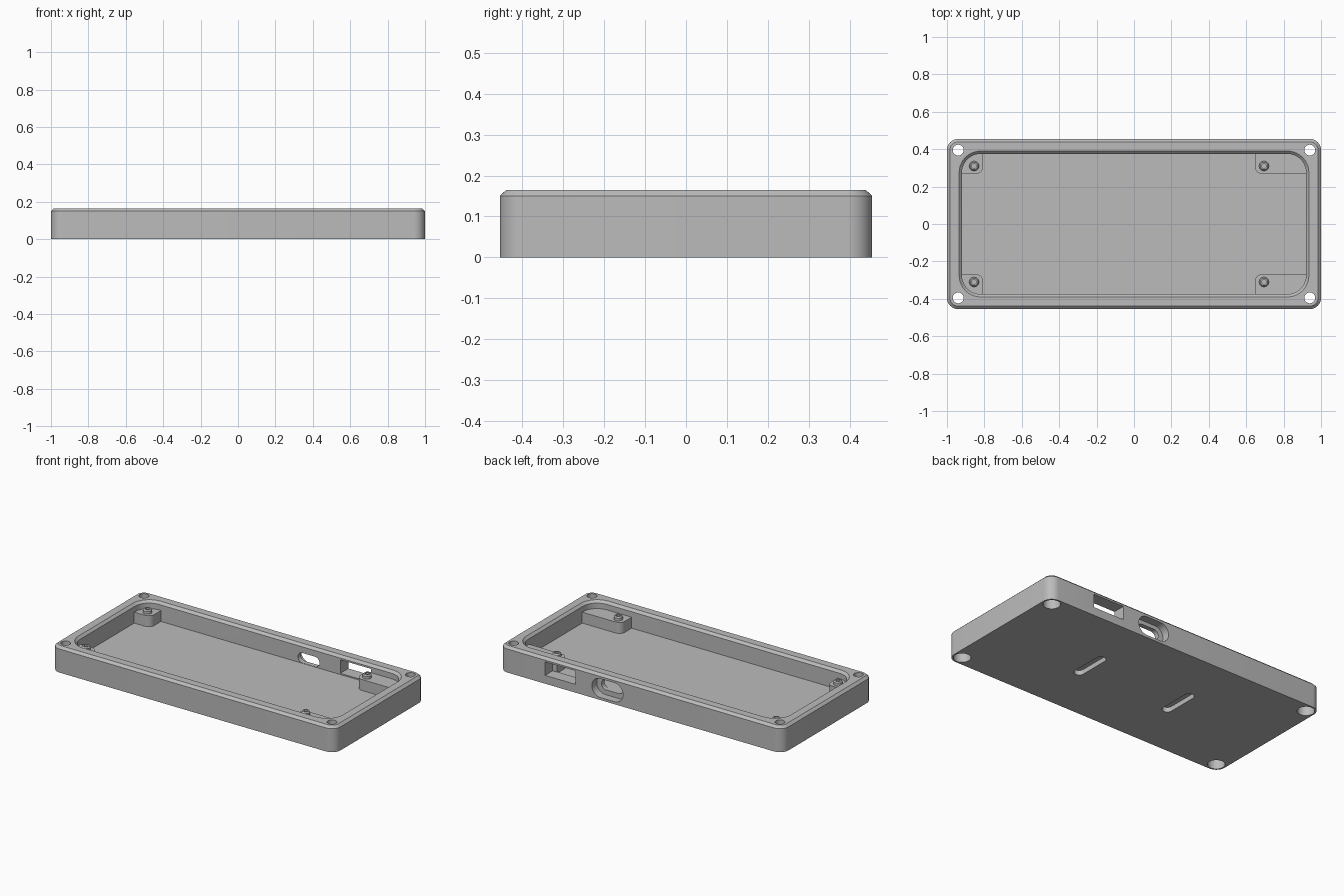
import bpy, bmesh, math
from mathutils import Vector

if "Cube" in bpy.data.objects:
    bpy.data.objects.remove(bpy.data.objects["Cube"])

grey = bpy.data.materials.new("plain_grey")
grey.diffuse_color = (0.5, 0.5, 0.5, 1)
grey.use_nodes = True
grey.node_tree.nodes["Principled BSDF"].inputs["Base Color"].default_value = grey.diffuse_color
SEG = 10  # segments per rounded corner


def rounded(x0, x1, y0, y1, radii, z):
    """Rectangle outline with its own radius per corner, from upper right anticlockwise."""
    if not isinstance(radii, tuple):
        radii = (radii,) * 4
    pts = []
    for i, ((x, y, sx, sy), r) in enumerate(zip(
            ((x1, y1, -1, -1), (x0, y1, 1, -1), (x0, y0, 1, 1), (x1, y0, -1, 1)), radii)):
        for k in range(SEG + 1):
            a = math.pi / 2 * (i + k / SEG)
            pts.append(Vector((x + sx * r + r * math.cos(a), y + sy * r + r * math.sin(a), z)))
    return pts


def box_ring(hx, hy, r, z, cx=0, cy=0):
    return rounded(cx - hx, cx + hx, cy - hy, cy + hy, r, z)


def circle(cx, cy, r, z):
    return box_ring(r, r, r, z, cx, cy)


def loft(name, rings, along_y=False):
    """Skin a stack of outlines and cap both ends."""
    bm = bmesh.new()
    rows = [[bm.verts.new((p.x, p.z, p.y) if along_y else p) for p in ring] for ring in rings]
    n = len(rows[0])
    for a, b in zip(rows, rows[1:]):
        for i in range(n):
            j = (i + 1) % n
            bm.faces.new((a[i], a[j], b[j], b[i]))
    bm.faces.new(rows[0])
    bm.faces.new(rows[-1])
    bmesh.ops.remove_doubles(bm, verts=bm.verts, dist=1e-5)
    bmesh.ops.recalc_face_normals(bm, faces=bm.faces)
    me = bpy.data.meshes.new(name)
    bm.to_mesh(me)
    bm.free()
    me.materials.append(grey)
    ob = bpy.data.objects.new(name, me)
    bpy.context.collection.objects.link(ob)
    return ob


def activate(ob):
    bpy.ops.object.select_all(action='DESELECT')
    ob.select_set(True)
    bpy.context.view_layer.objects.active = ob


def smooth(ob):
    activate(ob)
    bpy.ops.object.shade_smooth_by_angle(angle=math.radians(30))


# Open tray: outer wall, chamfered rim, bevelled inner lip, floor
tray = loft("tray", [
    box_ring(1.0, 0.455, 0.06, 0),
    box_ring(1.0, 0.455, 0.06, 0.15),
    box_ring(0.984, 0.439, 0.044, 0.165),
    box_ring(0.935, 0.39, 0.115, 0.165),
    box_ring(0.92, 0.375, 0.10, 0.15),
    box_ring(0.92, 0.375, 0.10, 0.045),
])

# Counterbored corner screw holes
cutters = []
for sx in (-1, 1):
    for sy in (-1, 1):
        x, y = sx * 0.94, sy * 0.395
        cutters.append(loft("screw_hole_cutter", [
            circle(x, y, 0.05, -0.02), circle(x, y, 0.05, 0.10),
            circle(x, y, 0.029, 0.10), circle(x, y, 0.029, 0.2)]))
    # Blind slots in the underside
    cutters.append(loft("underside_slot_cutter", [
        box_ring(0.03, 0.125, 0.03, z, sx * 0.326) for z in (-0.02, 0.03)]))

# Oval port with outer recess, and rectangular port, in the back wall
cutters.append(loft("oval_port_cutter", [
    box_ring(0.11, 0.06, 0.06, 0.50, 0.236, 0.076),
    box_ring(0.11, 0.06, 0.06, 0.405, 0.236, 0.076),
    box_ring(0.076, 0.032, 0.032, 0.405, 0.236, 0.079),
    box_ring(0.076, 0.032, 0.032, 0.34, 0.236, 0.079)], along_y=True))
cutters.append(loft("rectangular_port_cutter", [
    box_ring(0.108, 0.043, 0, y, 0.568, 0.096) for y in (0.50, 0.34)], along_y=True))

for c in cutters:
    c.hide_render = True
    activate(tray)
    m = tray.modifiers.new("cut", 'BOOLEAN')
    m.operation, m.solver, m.object = 'DIFFERENCE', 'EXACT', c
    bpy.ops.object.modifier_apply(modifier=m.name)
    bpy.data.objects.remove(c)
smooth(tray)


# Corner supports and hollow locating pins, mirrored front to back
def support(side, x0, x1, radii, pin_x):
    block = loft(side + "_support", [rounded(x0, x1, 0.268, 0.379, radii, z) for z in (0.04, 0.115)])
    pin = loft(side + "_pin", [circle(pin_x, 0.31, r, z) for r, z in (
        (0.026, 0.11), (0.026, 0.132), (0.02, 0.14), (0.012, 0.14), (0.012, 0.12))])
    for ob in (block, pin):
        smooth(ob)
        m = ob.modifiers.new("mirror", 'MIRROR')
        m.use_axis = (False, True, False)


support("left", -0.924, -0.806, (0, 0.104, 0, 0.04), -0.855)
support("right", 0.646, 0.924, (0.104, 0, 0.04, 0), 0.695)
